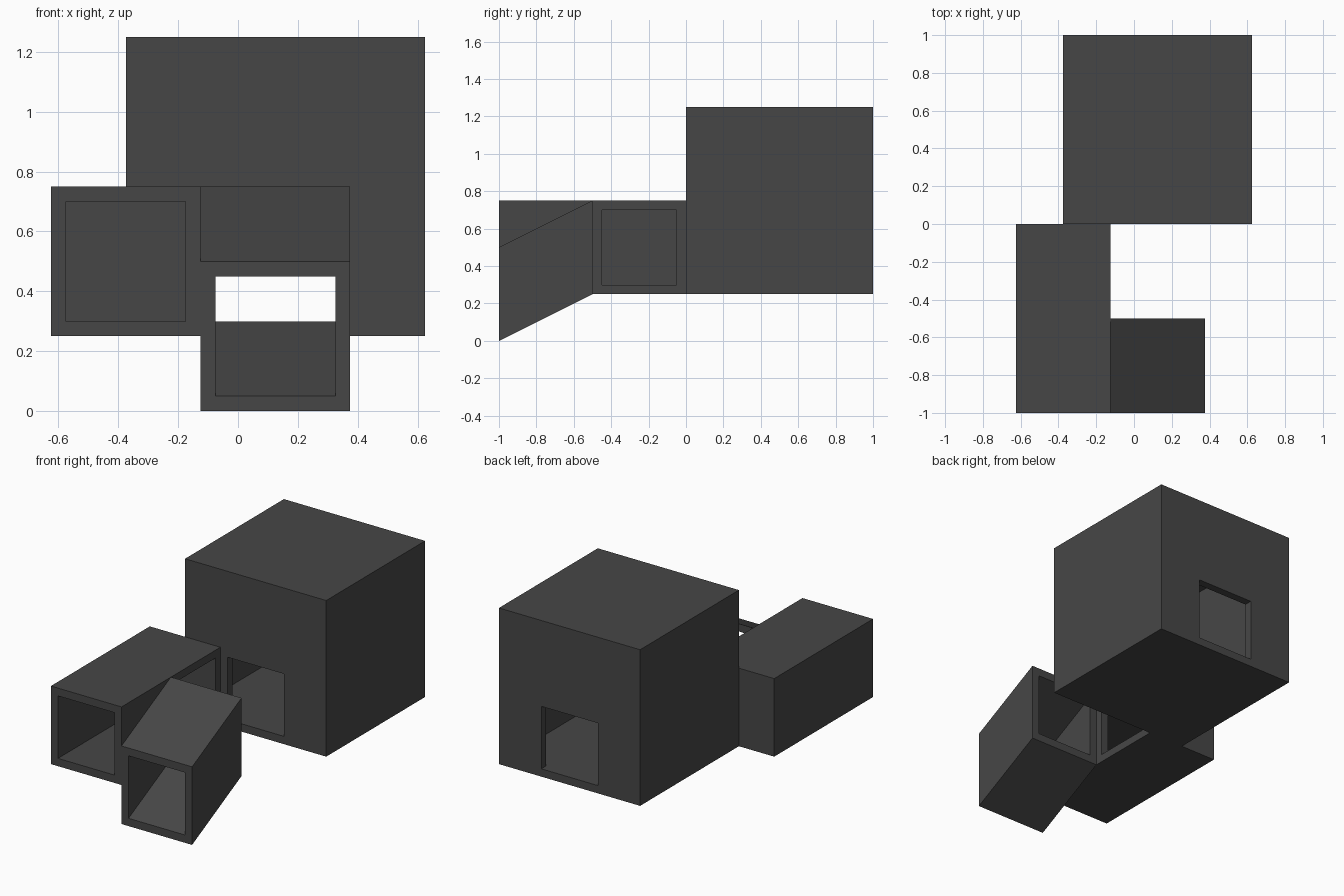
import bpy, bmesh

if "Cube" in bpy.data.objects:
    bpy.data.objects.remove(bpy.data.objects["Cube"])

WALL = 0.05

grey = bpy.data.materials.new("dark_grey")
grey.diffuse_color = (0.062, 0.062, 0.062, 1)
grey.use_nodes = True
grey.node_tree.nodes["Principled BSDF"].inputs["Base Color"].default_value = grey.diffuse_color


def prism(name, plan, z0, z1, slope=0.0):
    """Extrude a plan outline from z0 to z1; slope raises it along y from y = -1."""
    bm = bmesh.new()
    face = bm.faces.new([bm.verts.new((x, y, z0)) for x, y in plan])
    out = bmesh.ops.extrude_face_region(bm, geom=[face])["geom"]
    for v in out:
        if isinstance(v, bmesh.types.BMVert):
            v.co.z = z1
    for v in bm.verts:
        v.co.z += slope * (v.co.y + 1)
    bmesh.ops.recalc_face_normals(bm, faces=bm.faces[:])
    mesh = bpy.data.meshes.new(name)
    bm.to_mesh(mesh)
    bm.free()
    mesh.materials.append(grey)
    ob = bpy.data.objects.new(name, mesh)
    bpy.context.collection.objects.link(ob)
    return ob


def rect(x0, x1, y0, y1):
    return [(x0, y0), (x1, y0), (x1, y1), (x0, y1)]


def carve(ob, cutters):
    """Subtract each cutter in turn, then remove the cutters."""
    for c in cutters:
        c.hide_render = True
        m = ob.modifiers.new("carve", 'BOOLEAN')
        m.operation = 'DIFFERENCE'
        m.solver = 'EXACT'
        m.object = c
    deps = bpy.context.evaluated_depsgraph_get()
    mesh = bpy.data.meshes.new_from_object(ob.evaluated_get(deps))
    ob.modifiers.clear()
    ob.data = mesh
    for c in cutters:
        bpy.data.objects.remove(c)


# Hollow cube room with a doorway in its front and back walls
room = prism("room", rect(-0.375, 0.625, 0, 1), 0.25, 1.25)
carve(room, [
    prism("room_cavity", rect(-0.325, 0.575, WALL, 1 - WALL), 0.3, 1.2),
    prism("doorways", rect(-0.075, 0.325, -0.1, 1.1), 0.3, 0.7),
])

# Corner passage: open at the front, turning to an opening on the right
corner = prism("corner_passage", rect(-0.625, -0.125, -1, 0), 0.25, 0.75)
bend = [(-0.575, -1.1), (-0.175, -1.1), (-0.175, -0.45), (0, -0.45),
        (0, -0.05), (-0.575, -0.05)]
carve(corner, [prism("corner_cavity", bend, 0.3, 0.7)])

# Sloped passage: a sheared square tube, open at both ends
ramp = prism("ramp_passage", rect(-0.125, 0.375, -1, -0.5), 0, 0.5, 0.5)
carve(ramp, [prism("ramp_cavity", rect(-0.075, 0.325, -1.1, -0.4),
                   WALL, 0.5 - WALL, 0.5)])
